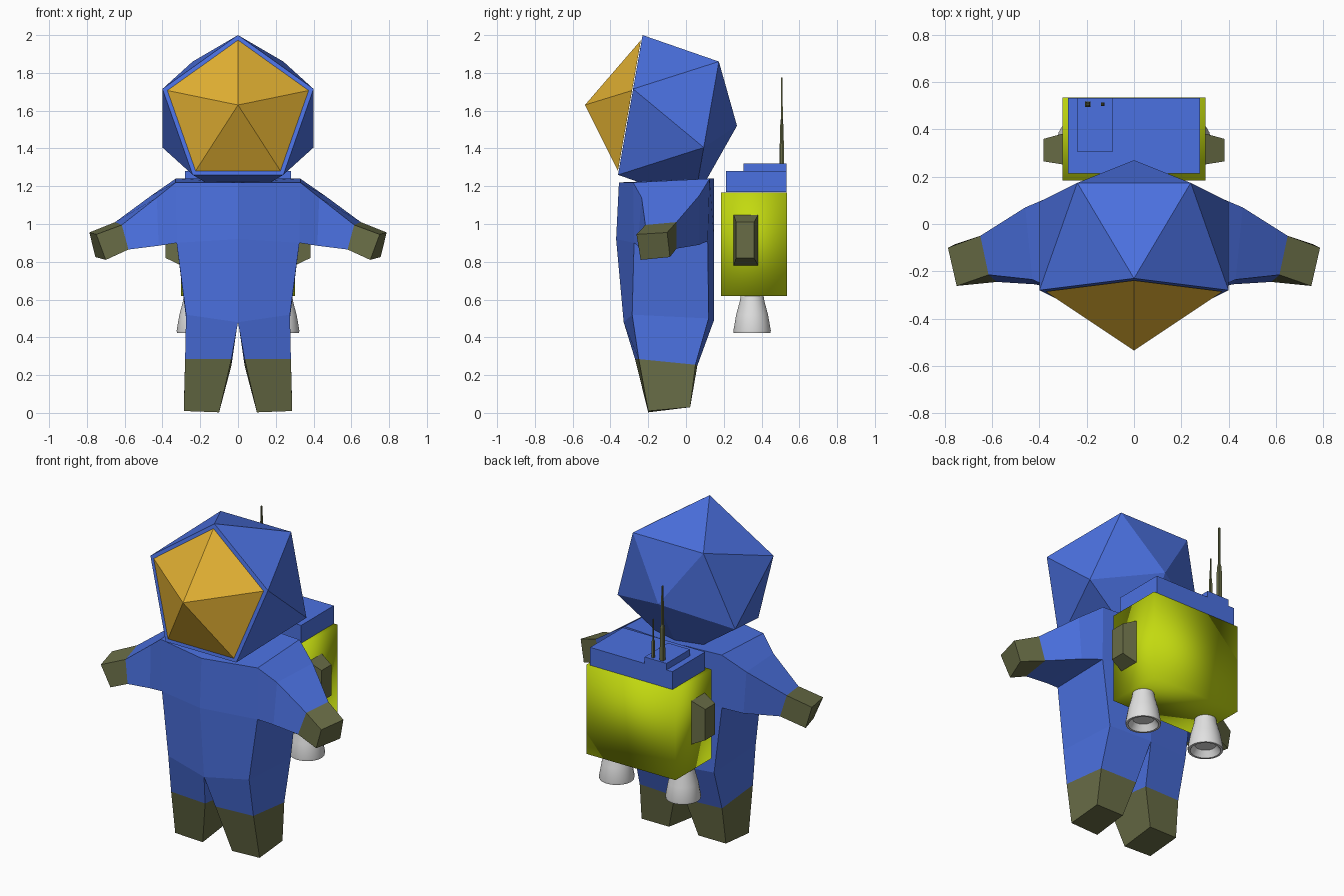
import bpy, bmesh, math
from mathutils import Vector

if "Cube" in bpy.data.objects:
    bpy.data.objects.remove(bpy.data.objects["Cube"])


def material(name, rgb):
    m = bpy.data.materials.new(name)
    m.diffuse_color = (*rgb, 1)
    m.use_nodes = True
    m.node_tree.nodes["Principled BSDF"].inputs["Base Color"].default_value = m.diffuse_color
    return m


BLUE = material("suit_blue", (0.071, 0.165, 0.75))
GOLD = material("visor_gold", (0.75, 0.43, 0.032))
OLIVE = material("olive_grey", (0.138, 0.15, 0.061))
LIME = material("lime_yellow", (0.546, 0.70, 0.005))
WHITE = material("nozzle_white", (0.75, 0.75, 0.75))


def finish(name, bm, mats, smooth=False):
    bmesh.ops.recalc_face_normals(bm, faces=bm.faces)
    me = bpy.data.meshes.new(name)
    bm.to_mesh(me)
    bm.free()
    for m in mats:
        me.materials.append(m)
    me.polygons.foreach_set("use_smooth", [smooth] * len(me.polygons))
    ob = bpy.data.objects.new(name, me)
    bpy.context.collection.objects.link(ob)
    return ob


def loft(bm, rings, skip=(), mat=lambda i: 0):
    """Join rings of four verts; skip holds (ring, side) pairs left open."""
    for i in range(len(rings) - 1):
        a, b = rings[i], rings[i + 1]
        for j in range(4):
            if (i, j) not in skip:
                k = (j + 1) % 4
                bm.faces.new((a[j], a[k], b[k], b[j])).material_index = mat(i)


def hull(name, points, mat):
    bm = bmesh.new()
    for p in points:
        bm.verts.new(p)
    bmesh.ops.convex_hull(bm, input=bm.verts)
    bmesh.ops.dissolve_limit(bm, angle_limit=0.02, verts=bm.verts, edges=bm.edges)
    return finish(name, bm, [mat])


def block(name, x, y, z, mat, smooth=False):
    bm = bmesh.new()
    bmesh.ops.create_cube(bm, size=1)
    for v in bm.verts:
        v.co = [r[0] if c < 0 else r[1] for c, r in zip(v.co, (x, y, z))]
    return finish(name, bm, [mat], smooth)


def lathe(name, profile, x, y, mat, sides):
    bm = bmesh.new()
    rings = [[bm.verts.new((x + r * math.cos(2 * math.pi * (i + .5) / sides),
                            y + r * math.sin(2 * math.pi * (i + .5) / sides), z))
              for i in range(sides)] for r, z in profile]
    for a, b in zip(rings, rings[1:]):
        for i in range(sides):
            j = (i + 1) % sides
            bm.faces.new((a[i], a[j], b[j], b[i]))
    bm.faces.new(rings[0])
    bm.faces.new(rings[-1])
    return finish(name, bm, [mat])


# Suit: right half, lofted from shoulders to soles, then mirrored
bm = bmesh.new()
trunk = [  # front inner, front outer, back outer, back inner
    [(0, -.355, 1.22), (.33, -.28, 1.22), (.33, .125, 1.24), (0, .148, 1.24)],
    [(0, -.37, .92), (.325, -.275, .90), (.325, .115, .91), (0, .148, .92)],
    [(0, -.33, .48), (.275, -.285, .52), (.275, .12, .50), (0, .148, .49)],
    [(.035, -.27, .285), (.28, -.25, .285), (.28, .05, .255), (.035, .06, .25)],
    [(.10, -.20, .003), (.287, -.2, .01), (.287, .022, .03), (.10, .022, .03)],
]
trunk = [[bm.verts.new(p) for p in ring] for ring in trunk]
loft(bm, trunk, skip={(0, 3), (1, 3), (0, 1)}, mat=lambda i: int(i == 3))
bm.faces.new(trunk[0])
bm.faces.new(trunk[-1]).material_index = 1

# Arm and glove grow out of the open shoulder quad
arm = [[trunk[0][1], trunk[0][2], trunk[1][2], trunk[1][1]]]
for ring in (
    [(.43, -.235, 1.14), (.46, .07, 1.15), (.44, .07, .89), (.42, -.255, .885)],
    [(.615, -.215, .995), (.65, -.05, 1.01), (.605, -.05, .87), (.58, -.245, .865)],
    [(.75, -.262, .945), (.787, -.10, .955), (.755, -.085, .825), (.70, -.24, .81)],
):
    arm.append([bm.verts.new(p) for p in ring])
loft(bm, arm, mat=lambda i: int(i == 2))
bm.faces.new(arm[-1]).material_index = 1
suit = finish("suit", bm, [BLUE, OLIVE])
mirror = suit.modifiers.new("Mirror", 'MIRROR')
mirror.use_clip = True

# Helmet: stretched icosahedron with a flat front opening
centre = Vector((0, -.093, 1.56))
rim = [Vector(p) for p in ((0, -.23, 2.0), (.4, -.28, 1.715), (.24, -.36, 1.26),
                           (-.24, -.36, 1.26), (-.4, -.28, 1.715))]
back = [2 * centre - p for p in rim]
hull("helmet", rim + back + [Vector((0, .27, 1.52))], BLUE)

# Visor: five-sided pyramid set inside the rim
mid = sum(rim, Vector()) / 5
visor_rim = [mid + (p - mid) * .935 + Vector((0, -.004, 0)) for p in rim]
hull("visor", visor_rim + [Vector((0, -.535, 1.63))], GOLD)

# Backpack with stepped lid
block("backpack", (-.303, .303), (.185, .535), (.62, 1.168), LIME, smooth=True)
block("backpack_lid", (-.28, .28), (.213, .532), (1.17, 1.28), BLUE)
block("radio_box", (-.24, -.09), (.305, .532), (1.27, 1.32), BLUE)

# Antennas
for name, x, r, top in (("tall_antenna", -.195, .017, 1.775),
                        ("short_antenna", -.132, .011, 1.555)):
    h = top - 1.31
    lathe(name, [(r, 1.31), (r * .8, 1.31 + h * .45), (r * .45, 1.31 + h * .5),
                 (r * .4, top)], x, .507, OLIVE, 4)

# Side pods and thruster nozzles
for side, s in (("right", 1), ("left", -1)):
    inner = [(s * .29, y, z) for y in (.25, .385) for z in (.775, 1.055)]
    outer = [(s * .383, y, z) for y in (.265, .36) for z in (.82, 1.01)]
    hull(side + "_pod", inner + outer, OLIVE)
    nozzle = lathe(side + "_nozzle", [(.06, .625), (.066, .59), (.085, .52), (.1, .435),
                                      (.098, .424), (.085, .424), (.06, .46)],
                   s * .226, .35, WHITE, 24)
    bpy.context.view_layer.objects.active = nozzle
    nozzle.select_set(True)
    bpy.ops.object.shade_smooth_by_angle(angle=math.radians(40))
    nozzle.select_set(False)
